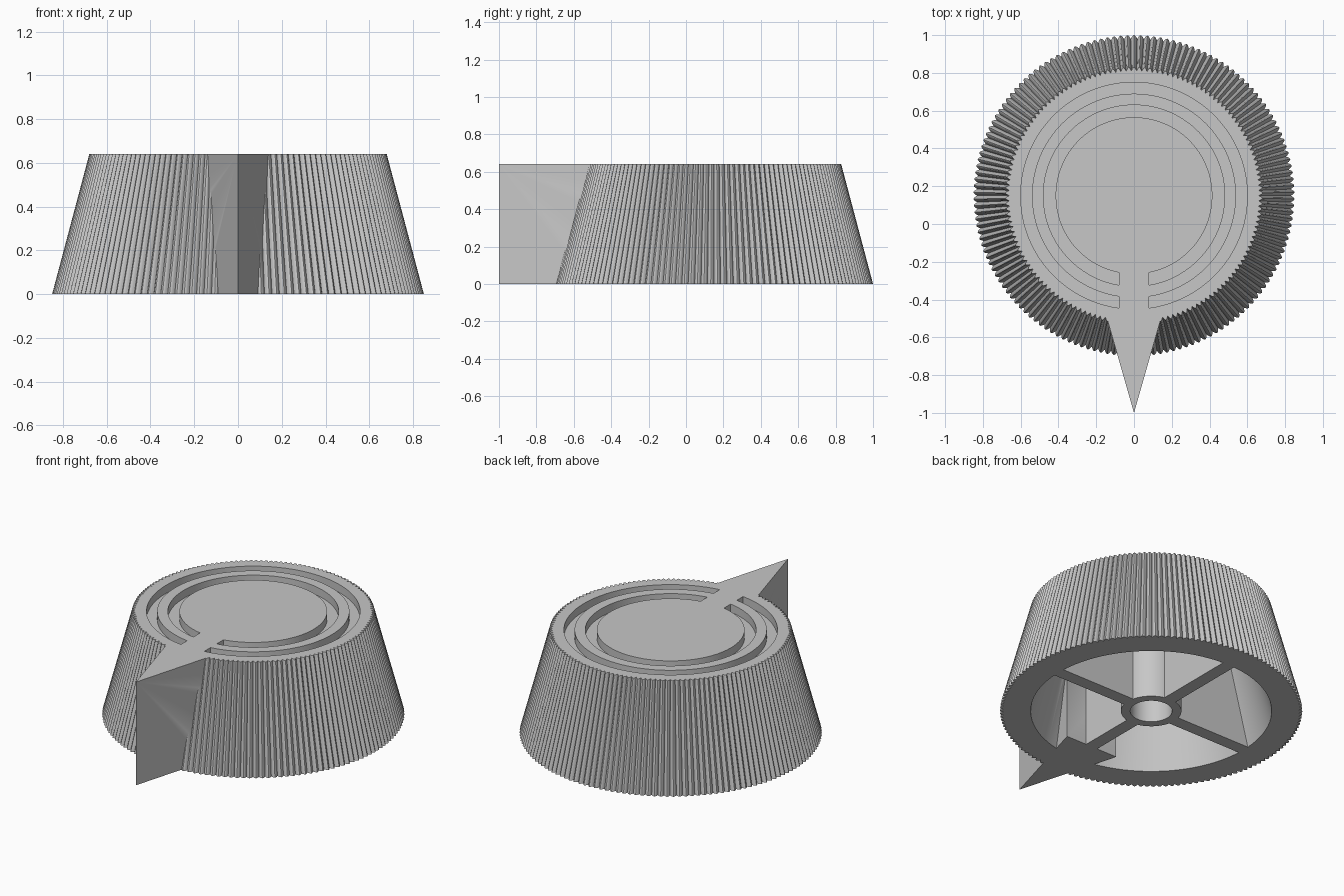
import bpy, bmesh
from math import sin, cos, pi, asin

cube = bpy.data.objects.get("Cube")
if cube:
    bpy.data.objects.remove(cube)

CY = 0.15            # y of the knob axis
H = 0.64             # knob height
ROOF = 0.5           # top of the hollow
TAPER = 0.17 / H     # inward lean of the walls
RIBS, STEPS, RIB_DEPTH = 150, 6, 0.02

grey = bpy.data.materials.new("light_grey")
grey.use_nodes = True
grey.diffuse_color = (0.57, 0.57, 0.57, 1)
grey.node_tree.nodes["Principled BSDF"].inputs["Base Color"].default_value = grey.diffuse_color


def loft(name, rings, closed=False):
    """Skin a list of equal-length point rings, capping the ends unless closed."""
    bm = bmesh.new()
    loops = [[bm.verts.new(p) for p in ring] for ring in rings]
    pairs = list(zip(loops, loops[1:]))
    if closed:
        pairs.append((loops[-1], loops[0]))
    else:
        bm.faces.new(loops[0])
        bm.faces.new(loops[-1])
    for a, b in pairs:
        n = len(a)
        for i in range(n):
            j = (i + 1) % n
            bm.faces.new((a[i], a[j], b[j], b[i]))
    bmesh.ops.recalc_face_normals(bm, faces=bm.faces)
    mesh = bpy.data.meshes.new(name)
    bm.to_mesh(mesh)
    bm.free()
    mesh.materials.append(grey)
    obj = bpy.data.objects.new(name, mesh)
    bpy.context.collection.objects.link(obj)
    return obj


def prism(name, outline, z0, z1):
    return loft(name, [[(x, y, z) for x, y in outline] for z in (z0, z1)])


def circle(r, z, n=96):
    return [(r * cos(2 * pi * i / n), CY + r * sin(2 * pi * i / n), z) for i in range(n)]


def ribbed(r, z):
    """Circle with rounded ribs along its edge."""
    pts = []
    n = RIBS * STEPS
    for i in range(n):
        a = 2 * pi * i / n
        rr = r - RIB_DEPTH * (1 - sin(pi * (i % STEPS) / STEPS))
        pts.append((rr * cos(a), CY + rr * sin(a), z))
    return pts


def combine(target, other, operation):
    """Apply a boolean and remove the helper."""
    other.hide_render = True
    mod = target.modifiers.new(operation, 'BOOLEAN')
    mod.operation = operation
    mod.solver = 'EXACT'
    mod.object = other
    bpy.context.view_layer.objects.active = target
    bpy.ops.object.modifier_apply(modifier=mod.name)
    bpy.data.objects.remove(other)


# Ribbed tapered body, hollow below
body = loft("knob_body", [ribbed(0.85, 0), ribbed(0.85 - TAPER * H, H)])
cavity = loft("cavity_cutter", [circle(0.677 - TAPER * z, z) for z in (-0.1, ROOF)])
combine(body, cavity, 'DIFFERENCE')

# Pointer wedge, reaching inside the hollow
pointer = prism("pointer", [(0, -1), (0.18, -0.37), (-0.18, -0.37)], 0, H)
combine(body, pointer, 'UNION')

# Two ring grooves in the top, open at the pointer
for inner, outer in ((0.415, 0.48), (0.54, 0.6)):
    outline = []
    for r, order in ((inner, 1), (outer, -1)):
        gap = asin(0.08 / r)
        arc = [gap + (2 * pi - 2 * gap) * i / 96 for i in range(97)][::order]
        outline += [(r * sin(a), CY - r * cos(a)) for a in arc]
    combine(body, prism("groove_cutter", outline, H - 0.05, H + 0.1), 'DIFFERENCE')

# Shaft hub with a blind hole
top = ROOF + 0.02
hub = loft("shaft_hub", [circle(0.17, 0, 64), circle(0.17, top, 64),
                         circle(0.118, top, 64), circle(0.118, 0, 64)], closed=True)

# Four spokes from the hub to the wall
parts = [body, hub]
for name, dx, dy in (("left", 1, 0), ("right", -1, 0), ("back", 0, 1), ("front", 0, -1)):
    w = 0.04
    outline = [(dx * r - dy * s, CY + dy * r + dx * s)
               for r, s in ((0.15, -w), (0.685, -w), (0.685, w), (0.15, w))]
    parts.append(prism(name + "_spoke", outline, 0, ROOF + 0.01))

# Smooth shading with crisp edges
bpy.ops.object.select_all(action='DESELECT')
for obj in parts:
    obj.select_set(True)
bpy.context.view_layer.objects.active = body
bpy.ops.object.shade_smooth_by_angle(angle=pi / 6)
